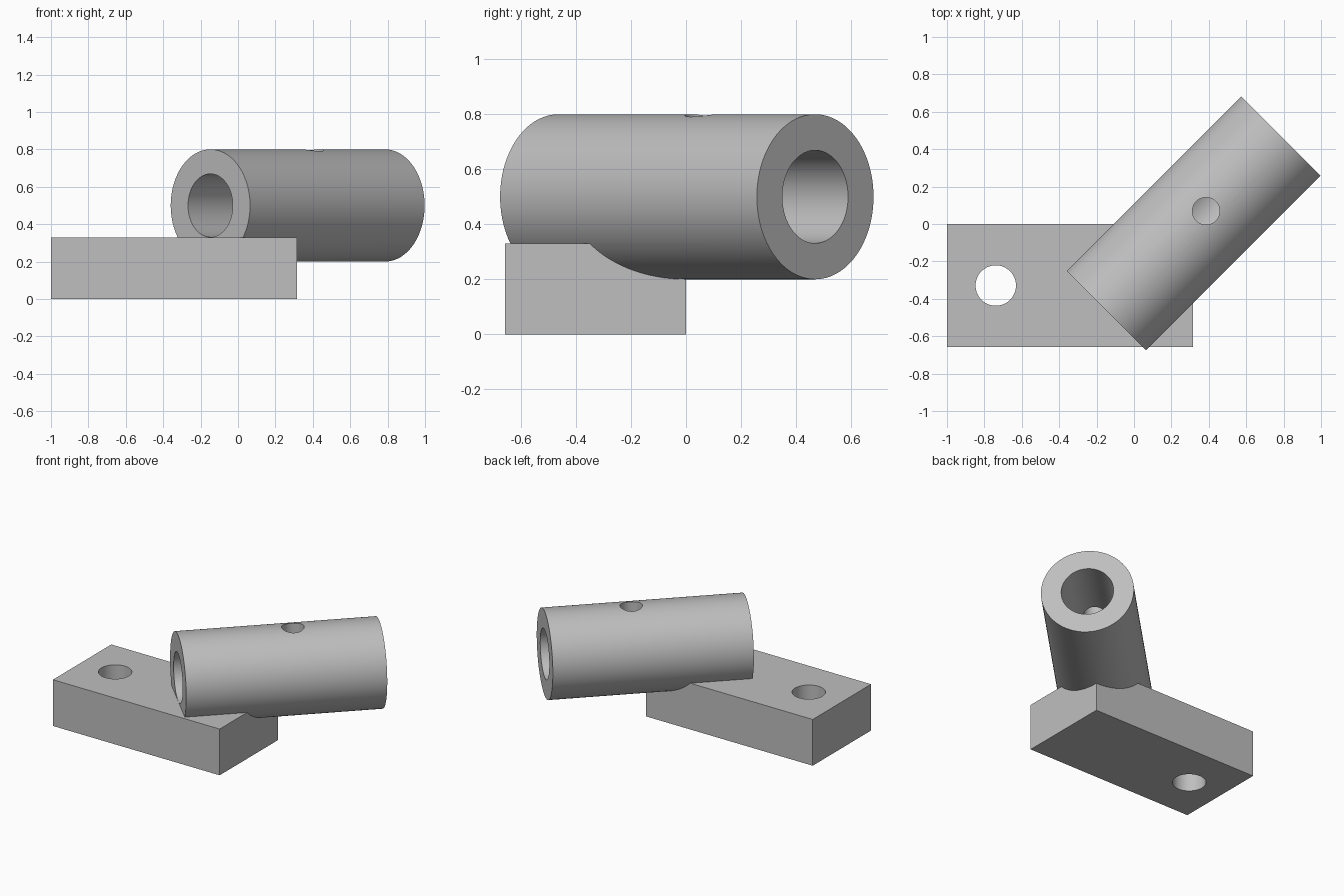
import bpy, math

cube = bpy.data.objects.get("Cube")
if cube:
    bpy.data.objects.remove(cube, do_unlink=True)

grey = bpy.data.materials.new("plain grey")
grey.use_nodes = True
colour = (0.52, 0.52, 0.52, 1)
grey.diffuse_color = colour
grey.node_tree.nodes["Principled BSDF"].inputs["Base Color"].default_value = colour

ALONG_TUBE = (math.pi / 2, 0, -math.pi / 4)
TUBE_CENTRE = (0.319, 0.003, 0.5)
TUBE_LENGTH = 1.32


def cylinder(name, radius, depth, location, rotation=(0, 0, 0)):
    bpy.ops.mesh.primitive_cylinder_add(vertices=96, radius=radius, depth=depth,
                                        location=location, rotation=rotation)
    obj = bpy.context.object
    obj.name = name
    obj.data.materials.append(grey)
    return obj


def combine(target, tool, operation):
    """Apply a boolean and discard the tool."""
    mod = target.modifiers.new(operation.lower(), "BOOLEAN")
    mod.operation, mod.solver, mod.object = operation, "EXACT", tool
    bpy.context.view_layer.objects.active = target
    bpy.ops.object.modifier_apply(modifier=mod.name)
    bpy.data.objects.remove(tool, do_unlink=True)


# Mounting bar
bpy.ops.mesh.primitive_cube_add(size=1, location=(-0.342, -0.329, 0.165))
bar = bpy.context.object
bar.name = "mounting_bar"
bar.scale = (1.316, 0.658, 0.33)
bpy.ops.object.transform_apply(location=True, rotation=False, scale=True)
bar.data.materials.append(grey)

# Diagonal tube fused into the bar
bracket = cylinder("tube_bracket", 0.3, TUBE_LENGTH, TUBE_CENTRE, ALONG_TUBE)
combine(bracket, bar, "UNION")

# Bore, bolt hole through the bar, and set screw hole in the upper tube wall
combine(bracket, cylinder("bore_cutter", 0.169, 2, TUBE_CENTRE, ALONG_TUBE), "DIFFERENCE")
combine(bracket, cylinder("bolt_cutter", 0.108, 1, (-0.739, -0.329, 0.165)), "DIFFERENCE")
combine(bracket, cylinder("screw_cutter", 0.073, 0.5, (0.385, 0.069, 0.75)), "DIFFERENCE")

bpy.ops.object.select_all(action="DESELECT")
bracket.select_set(True)
bpy.context.view_layer.objects.active = bracket
bpy.ops.object.shade_smooth_by_angle(angle=math.radians(30))
